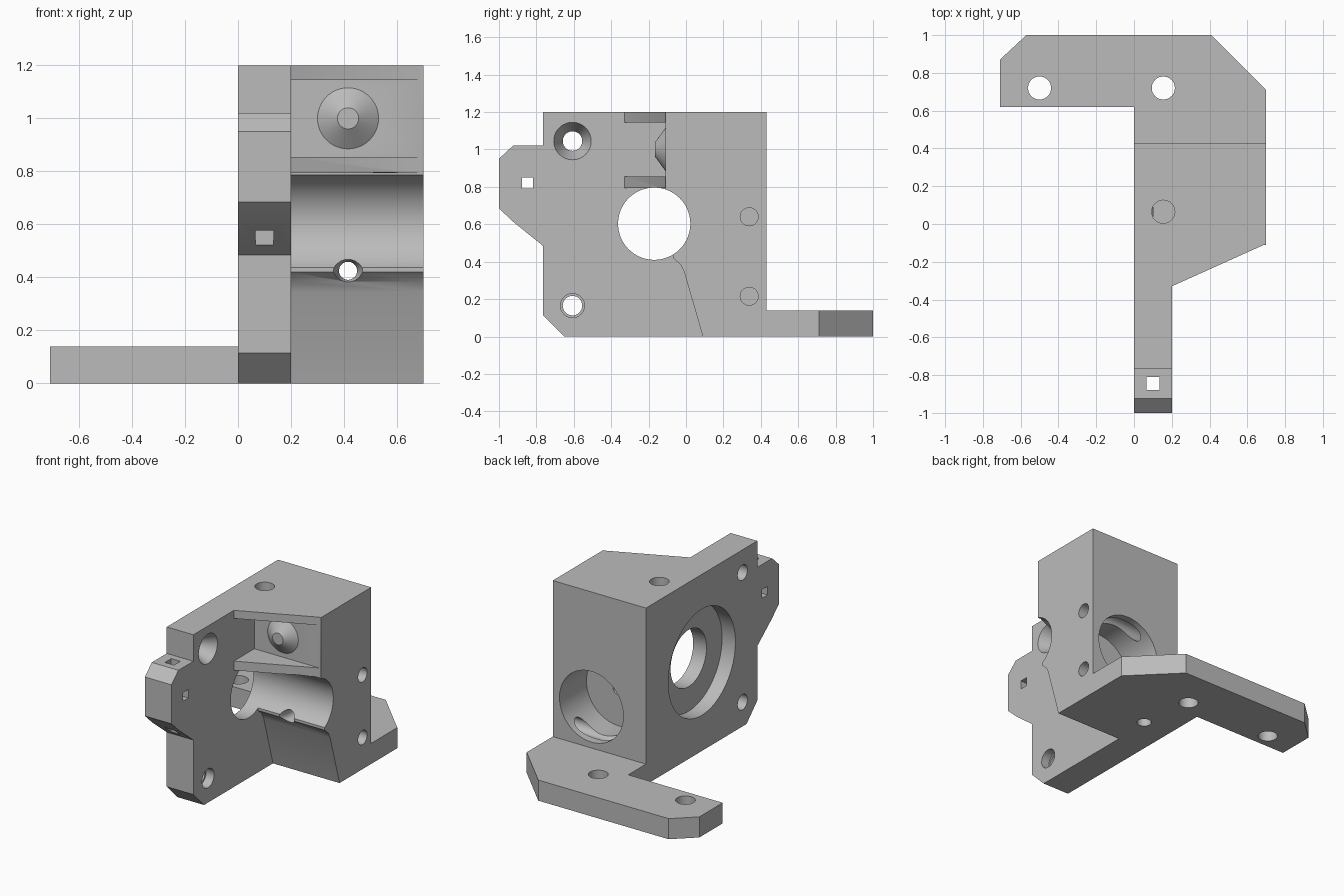
import bpy, bmesh, math
from mathutils import Vector

if "Cube" in bpy.data.objects:
    bpy.data.objects.remove(bpy.data.objects["Cube"])

grey = bpy.data.materials.new("light_grey")
grey.use_nodes = True
COLOUR = (0.5, 0.5, 0.5, 1)
grey.diffuse_color = COLOUR
grey.node_tree.nodes["Principled BSDF"].inputs["Base Color"].default_value = COLOUR


def prism(name, outline, axis, lo, hi):
    """Extrude a closed outline along x (points are y, z) or z (points are x, y)."""
    place = (lambda a, b, t: (t, a, b)) if axis == "x" else (lambda a, b, t: (a, b, t))
    bm = bmesh.new()
    face = bm.faces.new([bm.verts.new(place(a, b, lo)) for a, b in outline])
    side = bmesh.ops.extrude_face_region(bm, geom=[face])
    verts = [g for g in side["geom"] if isinstance(g, bmesh.types.BMVert)]
    bmesh.ops.translate(bm, verts=verts, vec=Vector(place(0, 0, hi - lo)))
    bmesh.ops.recalc_face_normals(bm, faces=bm.faces)
    return finish(name, bm)


def rod(name, start, end, r1, r2=None, sides=48):
    """Cylinder or cone frustum between two points."""
    start, end = Vector(start), Vector(end)
    bm = bmesh.new()
    bmesh.ops.create_cone(bm, cap_ends=True, segments=sides, radius1=r1,
                          radius2=r1 if r2 is None else r2, depth=(end - start).length)
    turn = Vector((0, 0, 1)).rotation_difference(end - start).to_matrix()
    bmesh.ops.rotate(bm, verts=bm.verts, matrix=turn)
    bmesh.ops.translate(bm, verts=bm.verts, vec=(start + end) / 2)
    return finish(name, bm)


def finish(name, bm):
    mesh = bpy.data.meshes.new(name)
    bm.to_mesh(mesh)
    bm.free()
    mesh.materials.append(grey)
    obj = bpy.data.objects.new(name, mesh)
    bpy.context.collection.objects.link(obj)
    return obj


def combine(target, tool, operation):
    mod = target.modifiers.new(operation.lower(), "BOOLEAN")
    mod.operation, mod.object, mod.solver = operation, tool, "EXACT"
    bpy.context.view_layer.objects.active = target
    bpy.ops.object.modifier_apply(modifier=mod.name)
    bpy.data.objects.remove(tool)


def square(u, v, half):
    return [(u - half, v - half), (u + half, v - half), (u + half, v + half), (u - half, v + half)]


# Upright side plate with its pointed lug
body = prism("bracket_body", [
    (0.43, 0), (-0.65, 0), (-0.765, 0.115), (-0.765, 0.485), (-0.92, 0.61), (-1, 0.685),
    (-1, 0.95), (-0.925, 1.02), (-0.765, 1.02), (-0.765, 1.2), (0.43, 1.2)], "x", 0, 0.2)

# Main block with a sloping lower front
combine(body, prism("block", [
    (0.43, 0), (0.09, 0), (-0.01, 0.345), (-0.03, 0.385), (-0.07, 0.42), (-0.07, 0.7),
    (-0.11, 0.787), (-0.11, 1.2), (0.43, 1.2)], "x", 0.1, 0.7), "UNION")

# Ledges above and below the spring pocket
for low, high in ((0.793, 0.855), (1.145, 1.2)):
    ledge = [(0.1, -0.33), (0.2, -0.33), (0.7, -0.105), (0.7, 0), (0.1, 0)]
    combine(body, prism("ledge", ledge, "z", low, high), "UNION")

# Foot with a side arm
combine(body, prism("foot", [
    (0, 0.3), (0, 0.62), (-0.71, 0.62), (-0.71, 0.87), (-0.57, 1),
    (0.41, 1), (0.7, 0.71), (0.7, 0.3)], "z", 0, 0.14), "UNION")

# Spring locating cone
combine(body, rod("spring_cone", (0.415, -0.105, 1), (0.415, -0.165, 1), 0.122, 0.04), "UNION")

# Drive bore, its bearing seat and the rear socket with a feed hole between them
cutters = [
    rod("drive_bore", (-0.1, -0.17, 0.603), (0.8, -0.17, 0.603), 0.193, sides=96),
    rod("bearing_seat", (-0.1, -0.17, 0.603), (0.1, -0.17, 0.603), 0.36, sides=96),
    rod("rear_socket", (0.41, 0.14, 0.42), (0.41, 0.6, 0.42), 0.24, sides=96),
    rod("feed_hole", (0.415, -0.1, 0.425), (0.415, 0.2, 0.425), 0.034),
    rod("feed_funnel", (0.415, -0.14, 0.425), (0.415, 0.0, 0.425), 0.075, 0.034),
]

# Screw holes through the plate, one countersunk
for z in (1.045, 0.165):
    cutters.append(rod("plate_hole", (-0.1, -0.607, z), (0.3, -0.607, z), 0.052))
cutters.append(rod("countersink", (0.1, -0.607, 1.045), (0.21, -0.607, 1.045), 0.052, 0.105))
cutters.append(rod("counterbore", (0.14, -0.607, 0.165), (0.3, -0.607, 0.165), 0.064))

# Cross pins beside the socket
for z in (0.64, 0.215):
    cutters.append(rod("pin_hole", (0.1, 0.338, z), (0.8, 0.338, z), 0.048))

# Vertical holes in foot, top and underside
for x in (0.155, -0.5):
    cutters.append(rod("foot_hole", (x, 0.72, -0.1), (x, 0.72, 0.3), 0.061))
cutters.append(rod("top_hole", (0.155, 0.065, 0.8), (0.155, 0.065, 1.3), 0.061))
cutters.append(rod("under_hole", (0.21, 0.35, -0.1), (0.21, 0.35, 0.13), 0.045))

# Square slots crossing inside the lug
cutters.append(prism("side_slot", square(-0.847, 0.82, 0.029), "x", -0.1, 0.3))
cutters.append(prism("upright_slot", square(0.1, -0.845, 0.034), "z", 0.3, 1.3))

for cutter in cutters:
    combine(body, cutter, "DIFFERENCE")

# Merge leftover seams and shade the curved walls
bm = bmesh.new()
bm.from_mesh(body.data)
bmesh.ops.remove_doubles(bm, verts=bm.verts, dist=0.0002)
bmesh.ops.dissolve_limit(bm, angle_limit=math.radians(0.5), verts=bm.verts, edges=bm.edges)
bm.to_mesh(body.data)
bm.free()
bpy.ops.object.select_all(action="DESELECT")
body.select_set(True)
bpy.context.view_layer.objects.active = body
bpy.ops.object.shade_smooth_by_angle(angle=math.radians(25))
